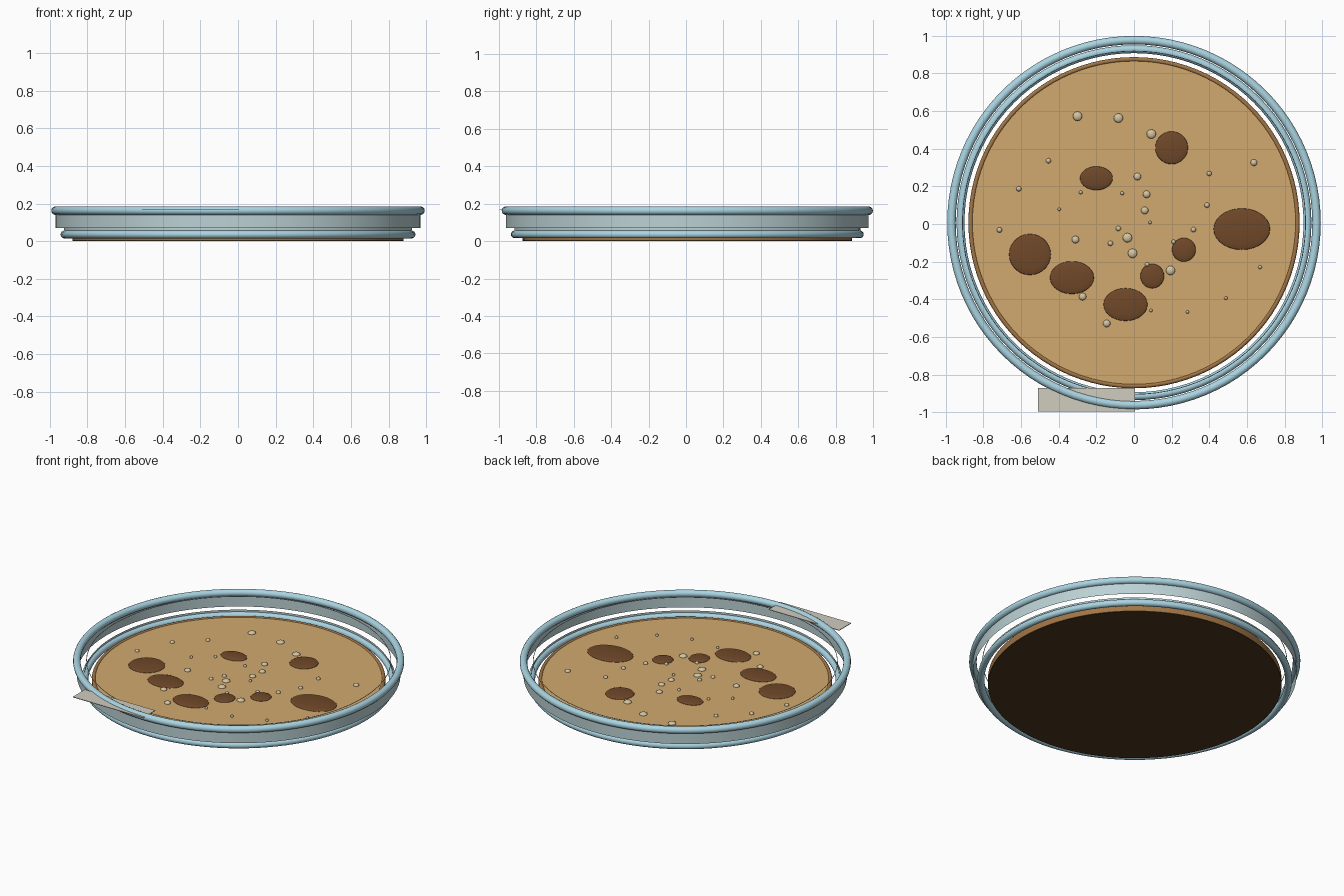
import bpy, math

if "Cube" in bpy.data.objects:
    bpy.data.objects.remove(bpy.data.objects["Cube"])

CY = 0.007  # dish centre is nudged back because the label sticks out in front


def material(name, rgb):
    m = bpy.data.materials.new(name)
    m.diffuse_color = (*rgb, 1)
    m.use_nodes = True
    m.node_tree.nodes["Principled BSDF"].inputs["Base Color"].default_value = m.diffuse_color
    return m


glass = material("pale_blue_glass", (0.40, 0.66, 0.76))
wall_mat = material("grey_blue_glass", (0.50, 0.64, 0.66))
tan = material("tan_jelly", (0.64, 0.40, 0.16))
rim_brown = material("amber_brown", (0.36, 0.18, 0.06))
dark = material("dark_brown", (0.075, 0.04, 0.015))
colony_mat = material("colony_brown", (0.16, 0.065, 0.022))
bead_mat = material("cream", (0.66, 0.55, 0.36))
label_mat = material("label_grey", (0.63, 0.61, 0.53))


def finish(name, mat):
    o = bpy.context.object
    o.name = name
    o.data.materials.append(mat)
    bpy.ops.object.shade_smooth_by_angle(angle=math.radians(35))
    return o


def ring(name, R, r, z, mat):
    bpy.ops.mesh.primitive_torus_add(major_radius=R, minor_radius=r, major_segments=96,
                                     minor_segments=14, location=(0, CY, z))
    return finish(name, mat)


def disc(name, r, z0, z1, mat, fill='NGON'):
    bpy.ops.mesh.primitive_cylinder_add(radius=r, depth=z1 - z0, vertices=96, end_fill_type=fill,
                                        location=(0, CY, (z0 + z1) / 2))
    return finish(name, mat)


def blob(name, x, y, rx, ry, h, mat, seg):
    bpy.ops.mesh.primitive_uv_sphere_add(segments=seg, ring_count=seg // 2, location=(x, y, 0.05))
    bpy.context.object.scale = (rx, ry, h)
    return finish(name, mat)


# Lid: rolled top rim and thin wall
ring("lid_rim", 0.970, 0.0225, 0.1625, glass)
disc("lid_wall", 0.970, 0.07, 0.163, wall_mat, 'NOTHING')
ring("inner_lip_line", 0.912, 0.002, 0.163, wall_mat)

# Dish: rolled foot and short wall
ring("dish_foot", 0.922, 0.021, 0.036, glass)
disc("dish_wall", 0.925, 0.036, 0.07, wall_mat, 'NOTHING')

# Growth jelly
disc("jelly_bottom", 0.880, 0.0, 0.006, dark)
disc("jelly_side", 0.880, 0.006, 0.042, rim_brown)
disc("jelly_top", 0.866, 0.042, 0.05, tan)
ring("jelly_edge", 0.868, 0.012, 0.043, rim_brown)

# Large colonies: x, y, x radius, y radius
for i, (x, y, rx, ry) in enumerate([
        (.20, .405, .087, .087), (-.20, .243, .087, .063), (.573, -.027, .15, .11),
        (-.553, -.162, .111, .109), (-.33, -.285, .117, .087), (-.045, -.428, .117, .087),
        (.097, -.277, .063, .065), (.265, -.137, .063, .063)]):
    blob(f"colony_{i}", x, y, rx, ry, 0.012, colony_mat, 28)

# Small colonies: x, y, radius
for i, (x, y, r) in enumerate([
        (-.30, .573, .025), (-.083, .563, .025), (.092, .478, .025), (.637, .326, .018),
        (.40, .268, .013), (-.455, .336, .014), (-.612, .187, .014), (-.283, .168, .01),
        (-.397, .078, .009), (.018, .252, .02), (-.063, .163, .01), (.067, .158, .02),
        (.388, .10, .014), (.057, .072, .02), (.085, .008, .009), (-.715, -.032, .014),
        (-.083, -.024, .014), (-.035, -.073, .025), (-.311, -.083, .02), (-.125, -.103, .014),
        (.316, -.03, .014), (-.008, -.156, .025), (.67, -.23, .01), (.194, -.247, .025),
        (-.273, -.386, .02), (-.145, -.529, .02), (.09, -.46, .009), (.284, -.468, .009),
        (.488, -.394, .009), (.07, -.215, .012), (.21, -.095, .012)]):
    blob(f"small_colony_{i}", x, y, r, r, 0.014, bead_mat, 12)

# Paper label stuck through the front of the lid
bpy.ops.mesh.primitive_cube_add(size=1, location=(-0.253, -0.934, 0.17))
bpy.context.object.scale = (0.515, 0.126, 0.004)
finish("paper_label", label_mat)
